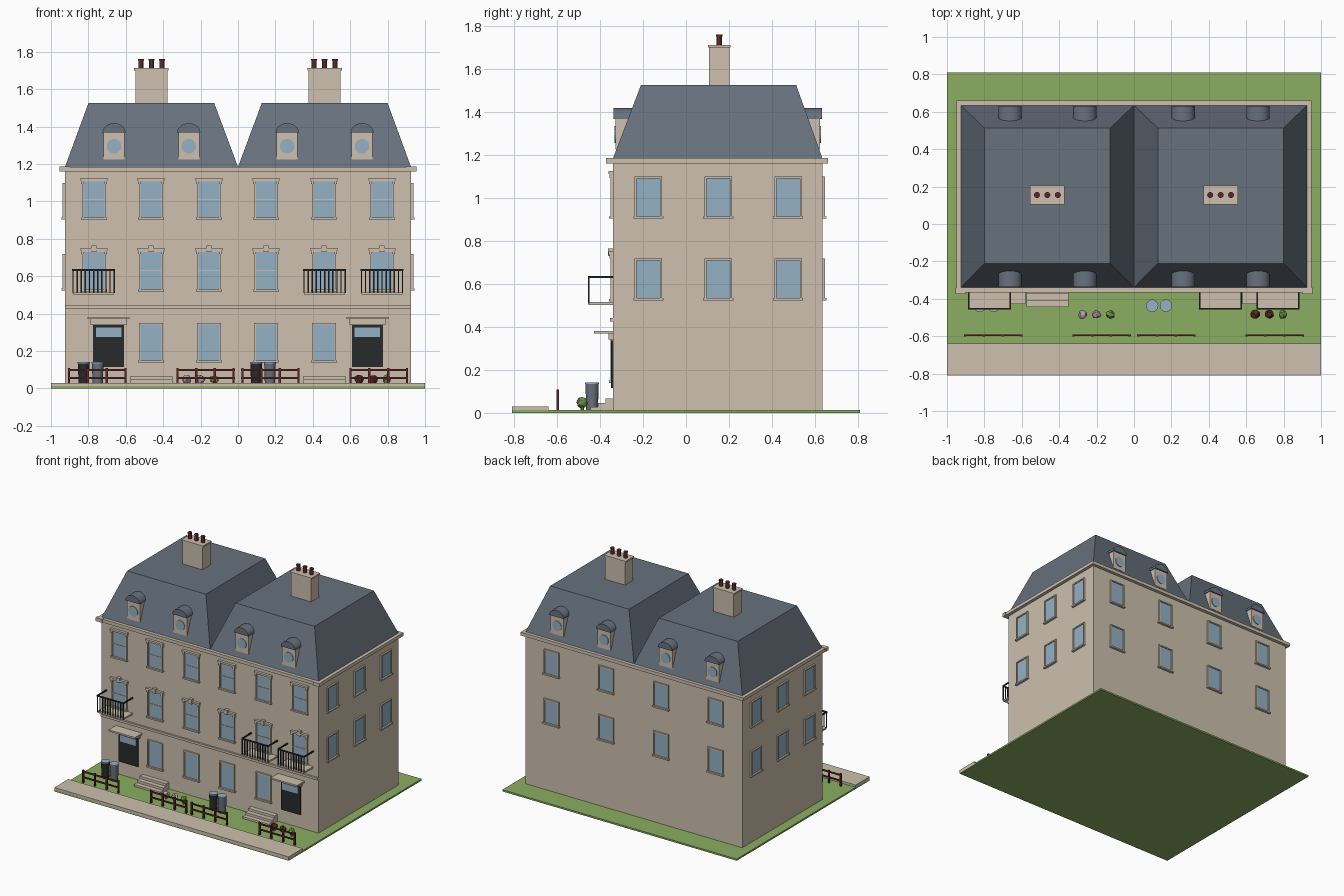
import bpy, bmesh, math, random
from mathutils import Matrix, Vector

random.seed(4)
old = bpy.data.objects.get("Cube")
if old:
    bpy.data.objects.remove(old, do_unlink=True)


def material(name, r, g, b):
    m = bpy.data.materials.new(name)
    m.use_nodes = True
    m.diffuse_color = (r, g, b, 1)
    m.node_tree.nodes["Principled BSDF"].inputs["Base Color"].default_value = (r, g, b, 1)
    return m


STONE = material("warm stone", .61, .53, .42)
SLATE = material("grey slate", .135, .165, .205)
GLASS = material("pale blue glass", .30, .44, .56)
GRASS = material("lawn green", .26, .42, .12)
BLACK = material("black paint", .022, .023, .024)
RED = material("dark red", .11, .02, .022)
PINK = material("pale pink", .48, .36, .39)
LEAF = material("leaf green", .17, .32, .075)

parts = {}
HERE = Matrix.Identity(4)


def mesh_of(name, mat):
    return parts.setdefault(name, (bmesh.new(), mat))[0]


def box(name, mat, x, y, z, M=HERE):
    """Box spanning the (low, high) pairs x, y and z."""
    spans = (x, y, z)
    centre = Vector([(a + b) / 2 for a, b in spans])
    size = [abs(b - a) for a, b in spans]
    bmesh.ops.create_cube(mesh_of(name, mat), size=1,
                          matrix=M @ Matrix.Translation(centre) @ Matrix.Diagonal((*size, 1)))


def cylinder(name, mat, r, h, centre, M=HERE, top=None, sides=24):
    bmesh.ops.create_cone(mesh_of(name, mat), cap_ends=True, segments=sides, radius1=r,
                          radius2=top or r, depth=h, matrix=M @ Matrix.Translation(centre))


def loft(name, mat, ring_a, ring_b, M=HERE):
    """Closed solid between two matching rings of points."""
    bm = mesh_of(name, mat)
    a, b = [[bm.verts.new(M @ Vector(p)) for p in ring] for ring in (ring_a, ring_b)]
    n = len(a)
    faces = [bm.faces.new(a), bm.faces.new(b)]
    faces += [bm.faces.new((a[i], a[(i + 1) % n], b[(i + 1) % n], b[i])) for i in range(n)]
    bmesh.ops.recalc_face_normals(bm, faces=faces)


def rectangle(x0, x1, y0, y1, z):
    return [(x0, y0, z), (x1, y0, z), (x1, y1, z), (x0, y1, z)]


def wall_frame(x, y, turn):
    return Matrix.Translation((x, y, 0)) @ Matrix.Rotation(math.radians(turn), 4, "Z")


FRONT, BACK, SIDE = -.34, .635, .925

# Ground, pavement and walls
box("lawn", GRASS, (-1, 1), (-.81, .81), (0, .013))
box("pavement", STONE, (-1, 1), (-.81, -.64), (.005, .03))
box("walls", STONE, (-SIDE, SIDE), (FRONT, BACK), (.005, 1.17))
box("string_course", STONE, (-SIDE, SIDE), (FRONT - .014, FRONT), (.425, .442))
box("cornice", STONE, (-.95, .95), (-.365, .66), (1.16, 1.185))
for s in (-1, 1):
    box("cornice", STONE, (s * .90, s * .955), (-.373, -.34), (1.16, 1.187))


# Windows: outward direction is local -y
def window(M, z0, z1, lintel=False, sash=False):
    w = .055
    box("window_glass", GLASS, (-w, w), (-.005, .01), (z0, z1), M)
    for s in (-1, 1):
        box("window_frames", STONE, (s * w, s * (w + .009)), (-.012, .01), (z0, z1), M)
    box("window_frames", STONE, (-w - .009, w + .009), (-.012, .01), (z1, z1 + .009), M)
    box("window_sills", STONE, (-.07, .07), (-.018, .01), (z0 - .011, z0), M)
    if sash:
        mid = (z0 + z1) / 2
        box("sash_bars", STONE, (-w, w), (-.009, .01), (mid - .003, mid + .003), M)
    if lintel:
        box("window_lintels", STONE, (-.073, .073), (-.02, .01), (z1 + .006, z1 + .02), M)
        for s in (-1, 1):
            box("window_lintels", STONE, (s * .055, s * .07), (-.017, .01), (z1 - .012, z1 + .008), M)


for x in (-.77, -.465, -.155, .15, .46, .77):
    M = wall_frame(x, FRONT, 0)
    window(M, .915, 1.105, True, True)
    window(M, .53, .73, True, True)
    box("keystones", STONE, (-.013, .013), (-.024, .01), (.73, .765), M)
    if abs(x) < .6:
        window(M, .15, .342)
for z in (.535, .915):
    for x in (-.70, -.235, .235, .70):
        window(wall_frame(x, BACK, 180), z, z + .175)
    for y in (-.175, .15, .475):
        window(wall_frame(SIDE, y, 90), z, z + .175)
        window(wall_frame(-SIDE, y, -90), z, z + .175)

# Doors with canopies, and steps
for s in (-1, 1):
    M = wall_frame(s * .692, FRONT, 0)
    box("doors", BLACK, (-.083, .083), (-.008, .01), (.115, .338), M)
    box("door_transoms", GLASS, (-.068, .068), (-.012, 0), (.275, .325), M)
    box("canopies", STONE, (-.112, .112), (-.088, .01), (.37, .382), M)
    box("canopies", STONE, (-.098, .098), (-.02, .01), (.342, .37), M)
    M = wall_frame(s * .463, FRONT, 0)
    for depth, top in ((.105, .028), (.07, .047), (.035, .066)):
        box("steps", STONE, (-.113, .113), (-depth, .01), (.001, top), M)

# Balconies
for x in (-.772, .463, .77):
    M = wall_frame(x, FRONT, 0)
    box("balcony_slabs", STONE, (-.11, .11), (-.113, .01), (.502, .516), M)
    box("balcony_rails", BLACK, (-.115, .115), (-.117, -.109), (.628, .638), M)
    for s in (-1, 1):
        box("balcony_rails", BLACK, (s * .107, s * .115), (-.117, 0), (.628, .638), M)
    for i in range(11):
        c = -.11 + i * .022
        box("balcony_rails", BLACK, (c - .0035, c + .0035), (-.116, -.11), (.51, .63), M)

# Twin mansard roofs with chimneys
for s in (-1, 1):
    loft("roofs", SLATE, rectangle(*sorted((0, s * SIDE)), FRONT, BACK, 1.184),
         rectangle(*sorted((s * .127, s * .80)), -.21, .513, 1.525))
    c = s * .463
    box("chimneys", STONE, (c - .085, c + .085), (.108, .202), (1.5, 1.70))
    box("chimneys", STONE, (c - .092, c + .092), (.103, .207), (1.70, 1.712))
    for d in (-.056, 0, .056):
        cylinder("chimney_pots", RED, .013, .05, (c + d, .155, 1.735), sides=12)
        cylinder("chimney_pots", RED, .016, .008, (c + d, .155, 1.756), sides=12)

# Dormers on both slopes
for x in (-.663, -.263, .263, .663):
    for M in (wall_frame(x, FRONT, 0), wall_frame(x, BACK, 180)):
        box("dormer_bodies", STONE, (-.056, .056), (.012, .10), (1.225, 1.375), M)
        arch = [(.062 * math.cos(math.pi * i / 16), 1.368 + .05 * math.sin(math.pi * i / 16))
                for i in range(17)]
        loft("dormer_hoods", SLATE, [(a, .003, z) for a, z in arch],
             [(a, .10, z) for a, z in arch], M)
        disc = M @ Matrix.Translation((0, .011, 1.295)) @ Matrix.Rotation(math.pi / 2, 4, "X")
        cylinder("dormer_windows", GLASS, .039, .008, (0, 0, 0), disc)

# Fences
for x0, x1 in ((-.91, -.595), (-.33, -.017), (.017, .33), (.595, .91)):
    for z in (.054, .097):
        box("fence_rails", RED, (x0, x1), (-.6, -.592), (z - .005, z + .006))
    for i in range(4):
        c = x0 + .007 + i * (x1 - x0 - .014) / 3
        box("fence_posts", RED, (c - .006, c + .006), (-.602, -.59), (.005, .11))

# Bins
for x, mat, name in ((-.825, BLACK, "black_bins"), (-.75, SLATE, "grey_bins"),
                     (.097, BLACK, "black_bins"), (.171, SLATE, "grey_bins")):
    cylinder(name, mat, .027, .125, (x, -.437, .072), top=.031)
    cylinder("bin_lids", GLASS, .033, .007, (x, -.437, .137))

# Planted shrubs
for x, mat, name in ((-.275, PINK, "pink_shrubs"), (-.2, PINK, "pink_shrubs"),
                     (-.125, LEAF, "green_shrubs"), (.647, RED, "red_shrubs"),
                     (.722, RED, "red_shrubs"), (.797, LEAF, "green_shrubs")):
    made = bmesh.ops.create_icosphere(mesh_of(name, mat), subdivisions=2, radius=.023)
    for v in made["verts"]:
        v.co = v.co * random.uniform(.85, 1.2) + Vector((x, -.483, .048))
    cylinder("shrub_stems", LEAF, .008, .035, (x, -.483, .022), sides=8)

# Turn the collected parts into objects, smooth on curves only
for name, (bm, mat) in parts.items():
    bm.normal_update()
    for f in bm.faces:
        f.smooth = True
    for e in bm.edges:
        e.smooth = e.calc_face_angle(0) < .5 and "shrubs" not in name
    me = bpy.data.meshes.new(name)
    bm.to_mesh(me)
    bm.free()
    me.materials.append(mat)
    bpy.context.collection.objects.link(bpy.data.objects.new(name, me))
